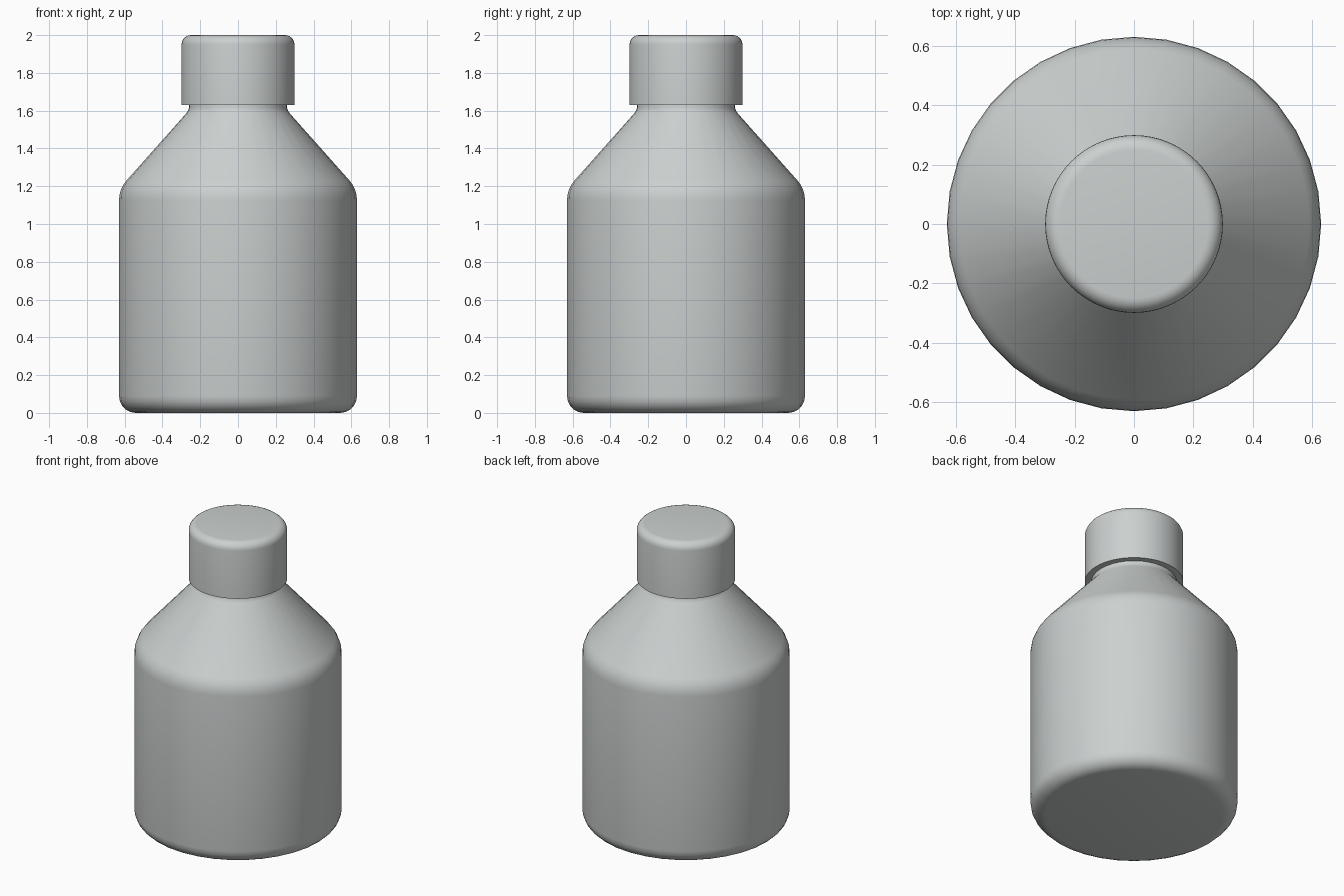
import bpy, bmesh, math

if "Cube" in bpy.data.objects:
    bpy.data.objects.remove(bpy.data.objects["Cube"])

grey = bpy.data.materials.new("light_grey")
grey.diffuse_color = (0.6, 0.63, 0.625, 1)
grey.use_nodes = True
grey.node_tree.nodes["Principled BSDF"].inputs["Base Color"].default_value = grey.diffuse_color


def arc(cx, cz, r, a0, a1, n):
    """Profile points along an arc, angles in degrees."""
    return [(cx + r * math.cos(math.radians(a0 + (a1 - a0) * i / n)),
             cz + r * math.sin(math.radians(a0 + (a1 - a0) * i / n)))
            for i in range(n + 1)]


def lathe(name, profile, sides, cap_start, cap_end):
    """Revolve a (radius, height) profile about z."""
    bm = bmesh.new()
    rings = []
    for r, z in profile:
        rings.append([bm.verts.new((r * math.cos(2 * math.pi * i / sides),
                                    r * math.sin(2 * math.pi * i / sides), z))
                      for i in range(sides)])
    for a, b in zip(rings, rings[1:]):
        for i in range(sides):
            j = (i + 1) % sides
            bm.faces.new((a[i], a[j], b[j], b[i]))
    if cap_start:
        bm.faces.new(rings[0][::-1])
    if cap_end:
        bm.faces.new(rings[-1])
    me = bpy.data.meshes.new(name)
    bm.to_mesh(me)
    bm.free()
    me.materials.append(grey)
    ob = bpy.data.objects.new(name, me)
    bpy.context.collection.objects.link(ob)
    bpy.ops.object.select_all(action='DESELECT')
    ob.select_set(True)
    bpy.context.view_layer.objects.active = ob
    bpy.ops.object.shade_smooth_by_angle(angle=math.radians(35))
    return ob


# bottle: rounded base, straight wall, rounded shoulder, cone and short neck
body = arc(0.54, 0.09, 0.09, -90, 0, 5)
body += arc(0.47, 1.125, 0.16, 0, 41, 4)
body += [(0.272, 1.588), (0.263, 1.603), (0.26, 1.615), (0.26, 1.66)]
lathe("bottle", body, 36, True, True)

# cap: overhanging cylinder with a rounded top edge
cap = [(0.25, 1.63), (0.299, 1.63)] + arc(0.249, 1.95, 0.05, 0, 90, 6)
lathe("cap", cap, 64, True, True)
